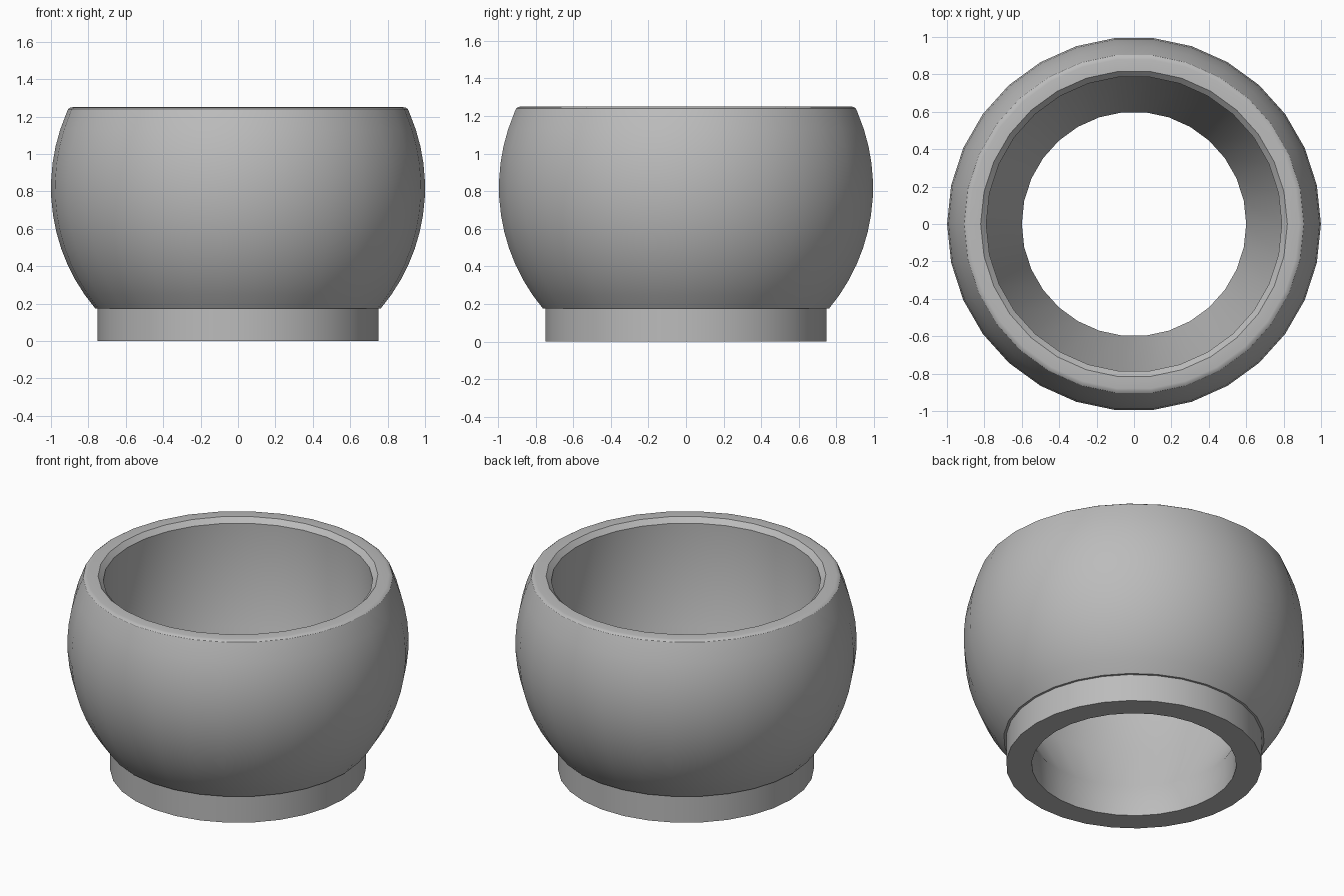
import bpy, bmesh
from math import sin, cos, radians, sqrt, asin, degrees

SIDES = 30
BULGE_Z = 0.82      # height of the widest ring of the unit-radius belly
FOOT_R, FOOT_TOP, RIM_Z = 0.75, 0.175, 1.25

cube = bpy.data.objects.get("Cube")
if cube:
    bpy.data.objects.remove(cube, do_unlink=True)

# Single grey clay material
clay = bpy.data.materials.new("grey_clay")
clay.use_nodes = True
GREY = (0.5, 0.5, 0.5, 1)
clay.diffuse_color = GREY
clay.node_tree.nodes["Principled BSDF"].inputs["Base Color"].default_value = GREY


def lathe(name, profile):
    """Revolve a closed (radius, height) profile around z."""
    bm = bmesh.new()
    rings = []
    for i in range(SIDES):
        a = radians(360 * i / SIDES)
        rings.append([bm.verts.new((r * cos(a), r * sin(a), z)) for r, z in profile])
    n = len(profile)
    for i in range(SIDES):
        here, after = rings[i], rings[(i + 1) % SIDES]
        for j in range(n):
            k = (j + 1) % n
            bm.faces.new((here[j], after[j], after[k], here[k]))
    bmesh.ops.recalc_face_normals(bm, faces=bm.faces)
    mesh = bpy.data.meshes.new(name)
    bm.to_mesh(mesh)
    bm.free()
    mesh.materials.append(clay)
    obj = bpy.data.objects.new(name, mesh)
    bpy.context.collection.objects.link(obj)
    bpy.context.view_layer.objects.active = obj
    obj.select_set(True)
    bpy.ops.object.shade_smooth_by_angle(angle=radians(29.5))
    obj.select_set(False)
    return obj


# Straight foot ring
profile = [(0.6, 0), (FOOT_R, 0), (FOOT_R, FOOT_TOP)]

# Spherical belly, from the foot up to the rim rounding
low = degrees(asin(FOOT_TOP - BULGE_Z))
high = degrees(asin(1.215 - BULGE_Z))
STEPS = 12
for i in range(STEPS + 1):
    t = radians(low + (high - low) * i / STEPS)
    profile.append((cos(t), BULGE_Z + sin(t)))

# Rounded outer lip, then the flat rim and its inner chamfer
edge_r = sqrt(1 - (1.215 - BULGE_Z) ** 2)
for a in (45, 67, 90):
    t = radians(a)
    profile.append((edge_r - 0.035 + 0.035 * cos(t), 1.215 + 0.035 * sin(t)))
profile += [(0.82, RIM_Z), (0.79, 1.22)]

# Inner wall, funnel and drain opening
profile += [(0.79, 0.55), (0.6, 0.2)]

lathe("bowl_body", profile)
